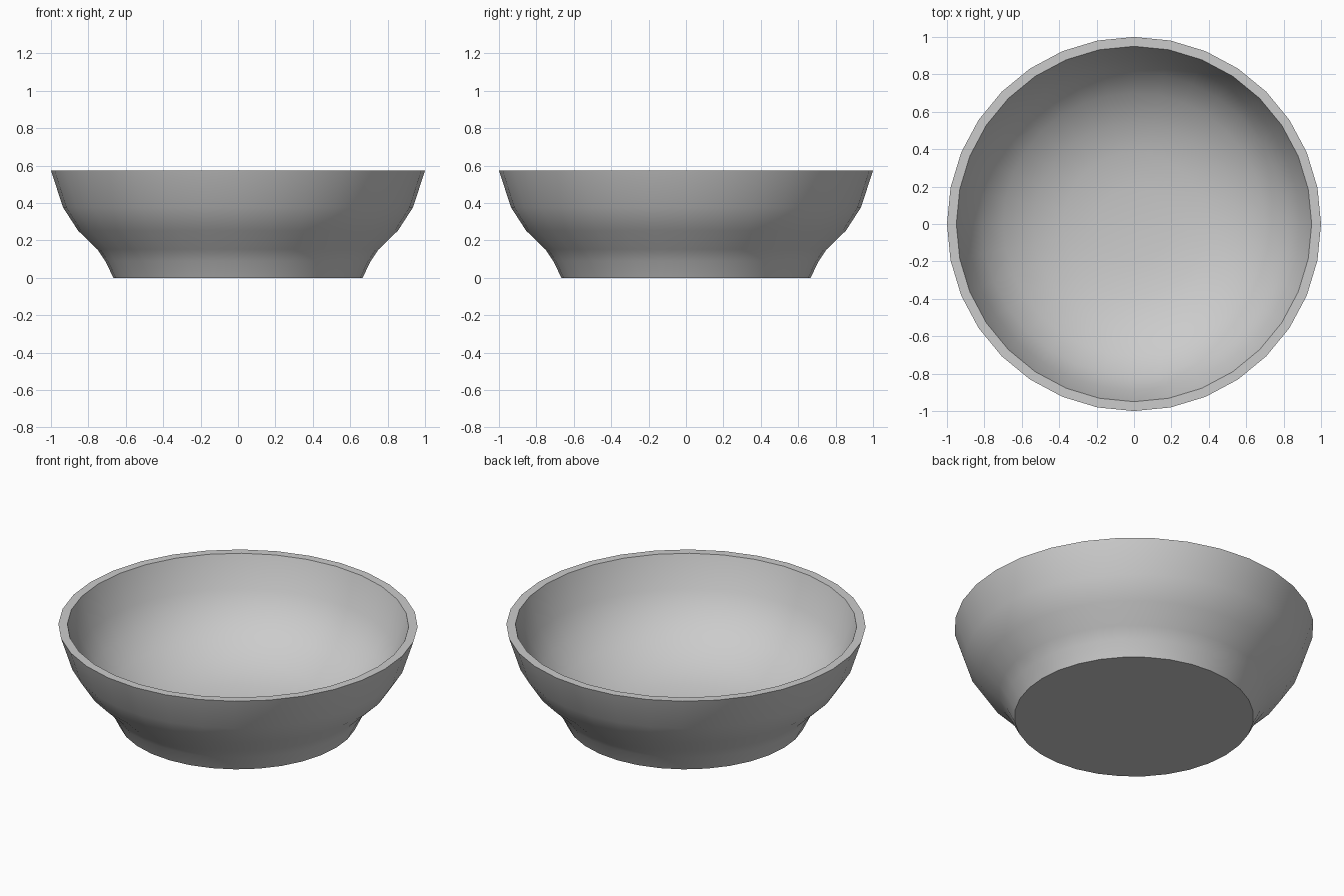
import bpy, bmesh, math

if "Cube" in bpy.data.objects:
    bpy.data.objects.remove(bpy.data.objects["Cube"])

SIDES = 32
FLOOR = 0.01
# Profile (radius, height): foot, outer wall, rim, then the curved inside
profile = [(0.666, 0), (0.71, 0.09), (0.752, 0.152), (0.855, 0.252),
           (0.936, 0.377), (1.0, 0.574),
           (0.95, 0.574), (0.888, 0.385), (0.81, 0.265), (0.70, 0.165),
           (0.54, 0.08), (0.38, 0.035), (0.2, 0.015)]

bm = bmesh.new()
rings = []
for r, z in profile:
    rings.append([bm.verts.new((r * math.cos(2 * math.pi * i / SIDES),
                                r * math.sin(2 * math.pi * i / SIDES), z))
                  for i in range(SIDES)])

# Walls between neighbouring rings
for a, b in zip(rings, rings[1:]):
    for i in range(SIDES):
        j = (i + 1) % SIDES
        bm.faces.new((a[i], a[j], b[j], b[i]))

# Flat underside and closed inner floor
bm.faces.new(list(reversed(rings[0])))
centre = bm.verts.new((0, 0, FLOOR))
for i in range(SIDES):
    bm.faces.new((rings[-1][i], rings[-1][(i + 1) % SIDES], centre))

bmesh.ops.recalc_face_normals(bm, faces=bm.faces)
mesh = bpy.data.meshes.new("bowl")
bm.to_mesh(mesh)
bm.free()

bowl = bpy.data.objects.new("bowl", mesh)
bpy.context.collection.objects.link(bowl)
bpy.context.view_layer.objects.active = bowl
bowl.select_set(True)
bpy.ops.object.shade_smooth_by_angle(angle=math.radians(35))
